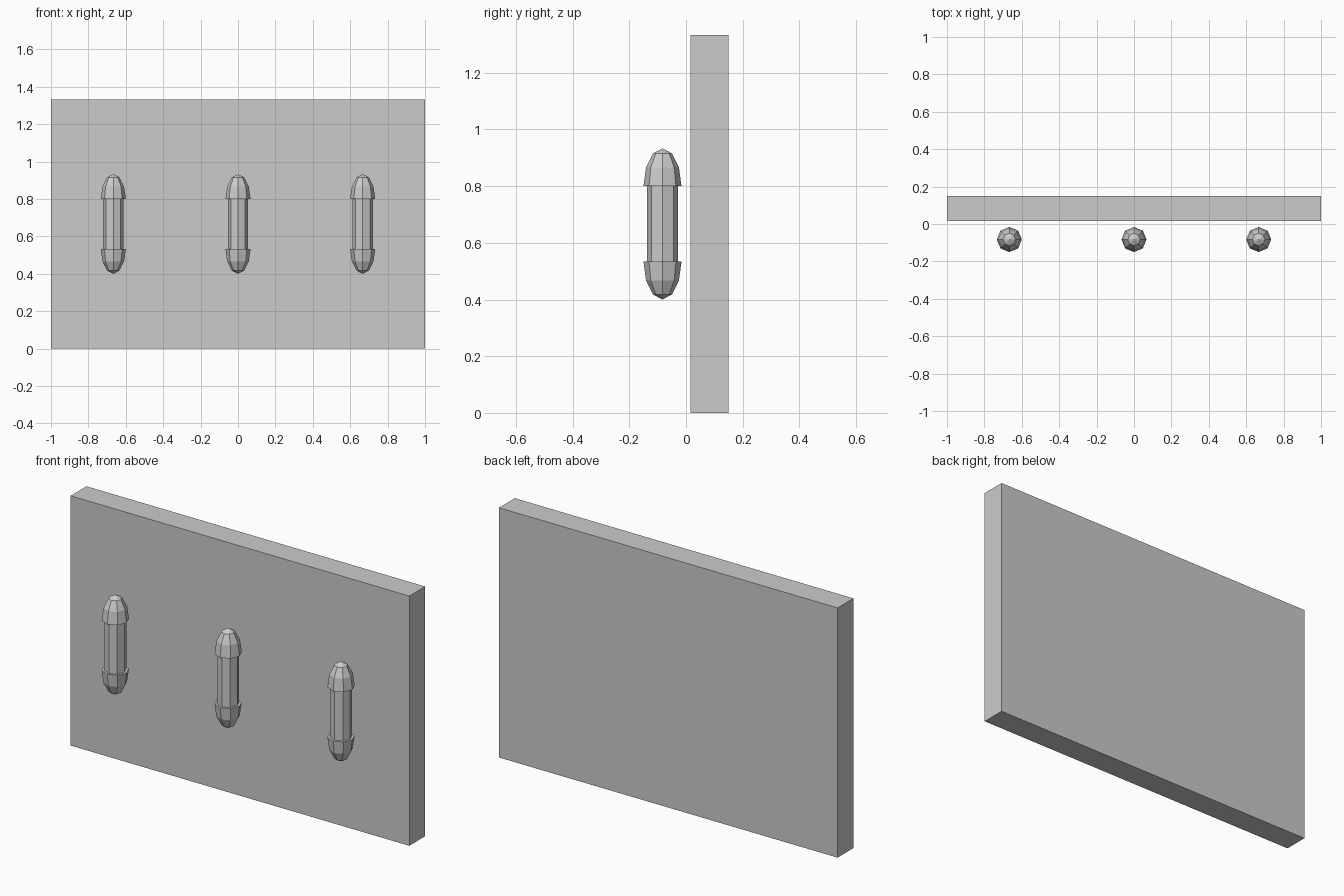
import bpy, bmesh
from math import sin, cos, radians, tau

if "Cube" in bpy.data.objects:
    bpy.data.objects.remove(bpy.data.objects["Cube"])

SIDES = 8
AXIS_Y = -0.083
R_CAP, R_BAR, H_CAP = 0.067, 0.054, 0.1333
Z_LOW, Z_HIGH = 0.5333, 0.80


def finish(name, bm):
    bmesh.ops.recalc_face_normals(bm, faces=bm.faces)
    mesh = bpy.data.meshes.new(name)
    bm.to_mesh(mesh)
    bm.free()
    obj = bpy.data.objects.new(name, mesh)
    bpy.context.collection.objects.link(obj)
    return obj


def lathe(name, x, profile):
    """Eight-sided turned solid from (radius, z) pairs; radius 0 makes a pole."""
    bm = bmesh.new()
    rings = []
    for r, z in profile:
        n = SIDES if r > 0 else 1
        rings.append([bm.verts.new((x + r * cos(tau * i / SIDES),
                                    AXIS_Y + r * sin(tau * i / SIDES), z)) for i in range(n)])
    for a, b in zip(rings, rings[1:]):
        for i in range(SIDES):
            j = (i + 1) % SIDES
            quad = [a[i % len(a)], a[j % len(a)], b[j % len(b)], b[i % len(b)]]
            bm.faces.new(list(dict.fromkeys(quad)))
    for ring in (rings[0], rings[-1]):
        if len(ring) > 1:
            bm.faces.new(ring)
    return finish(name, bm)


# Back panel
bm = bmesh.new()
bmesh.ops.create_cube(bm, size=1)
bmesh.ops.scale(bm, vec=(2, 0.1333, 1.3333), verts=bm.verts)
bmesh.ops.translate(bm, vec=(0, 0.083, 0.6667), verts=bm.verts)
finish("back_panel", bm)

# Three upright tubes with domed end caps
angles = [radians(a) for a in (0, 30, 60)]
dome = [(R_CAP * cos(a), H_CAP * sin(a)) for a in angles] + [(0, H_CAP)]
for label, x in (("left", -0.6667), ("middle", 0), ("right", 0.6667)):
    lathe(label + "_tube", x, [(R_BAR, Z_LOW), (R_BAR, Z_HIGH)])
    lathe(label + "_top_cap", x, [(r, Z_HIGH + h) for r, h in dome])
    lathe(label + "_bottom_cap", x, [(r, Z_LOW - h) for r, h in dome])
